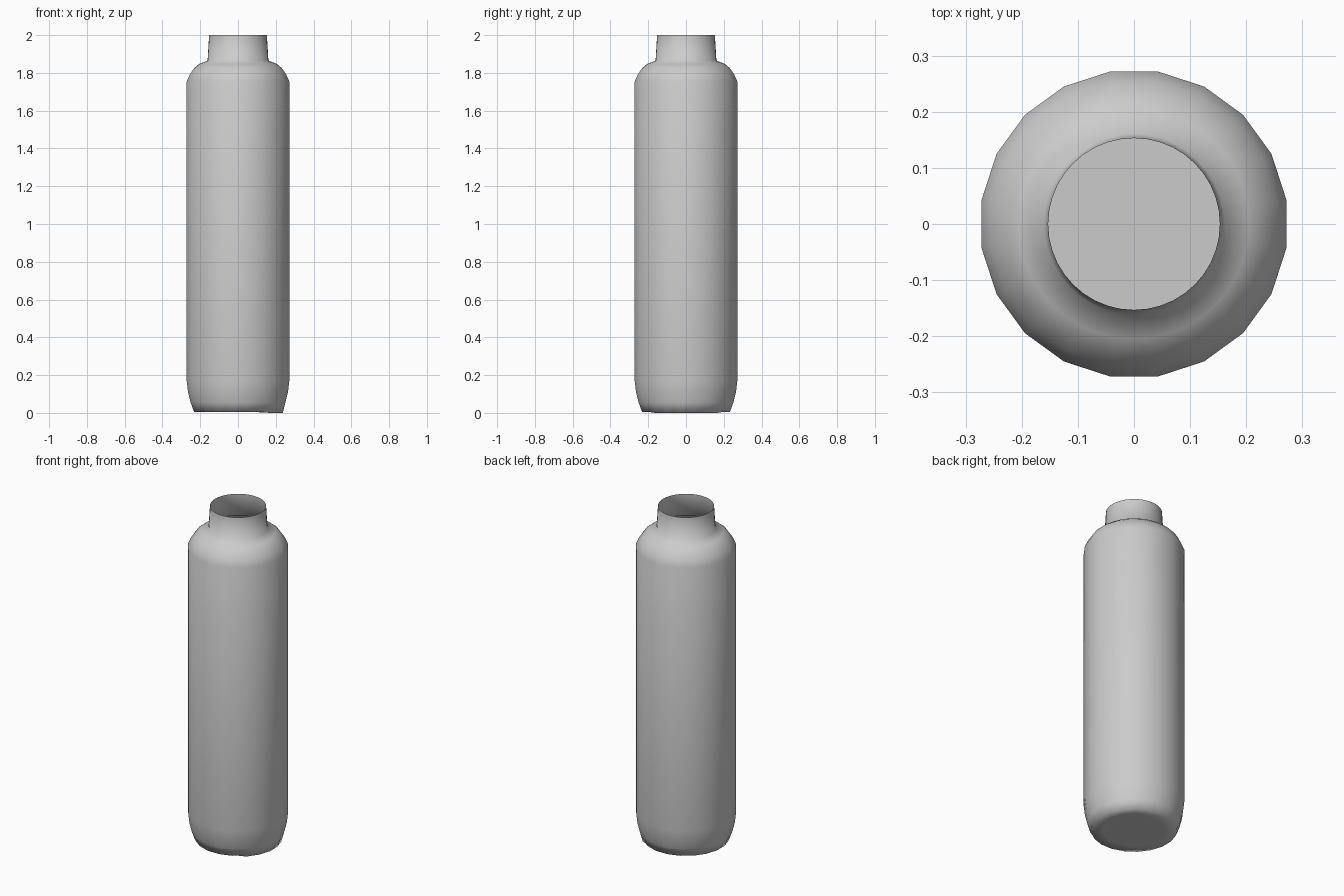
import bpy, bmesh, math

if "Cube" in bpy.data.objects:
    bpy.data.objects.remove(bpy.data.objects["Cube"])

N = 40
# (radius, height, faceted): faceted rings lie on a 20-sided outline
PROFILE = [
    (0.17, 0.004, True), (0.235, 0.004, True), (0.254, 0.055, True),
    (0.268, 0.11, True), (0.275, 0.17, True),
    (0.275, 1.755, True), (0.258, 1.792, True), (0.235, 1.825, True),
    (0.205, 1.848, False), (0.161, 1.865, False), (0.153, 2.0, False),
]

bm = bmesh.new()


def ring(r, z, faceted):
    verts = []
    for i in range(N):
        a = math.radians(9) + i * math.tau / N
        # odd points sit at the middle of each flat side
        rr = r * math.cos(math.pi / 20) if faceted and i % 2 else r
        verts.append(bm.verts.new((rr * math.cos(a), rr * math.sin(a), z)))
    return verts


# Hollow bottle shell, open at the neck
rings = [ring(*p) for p in PROFILE]
for lo, hi in zip(rings, rings[1:]):
    for i in range(N):
        j = (i + 1) % N
        bm.faces.new((lo[i], lo[j], hi[j], hi[i]))

# Flat base
bm.faces.new(list(reversed(rings[0])))

# The base rim dips slightly at one side
for v in rings[1]:
    if v.co.x > 0.14:
        v.co.z = 0.0
        v.co.x += 0.005

for f in bm.faces:
    f.smooth = True
mesh = bpy.data.meshes.new("bottle")
bm.to_mesh(mesh)
bm.free()
bottle = bpy.data.objects.new("bottle", mesh)
bpy.context.collection.objects.link(bottle)
